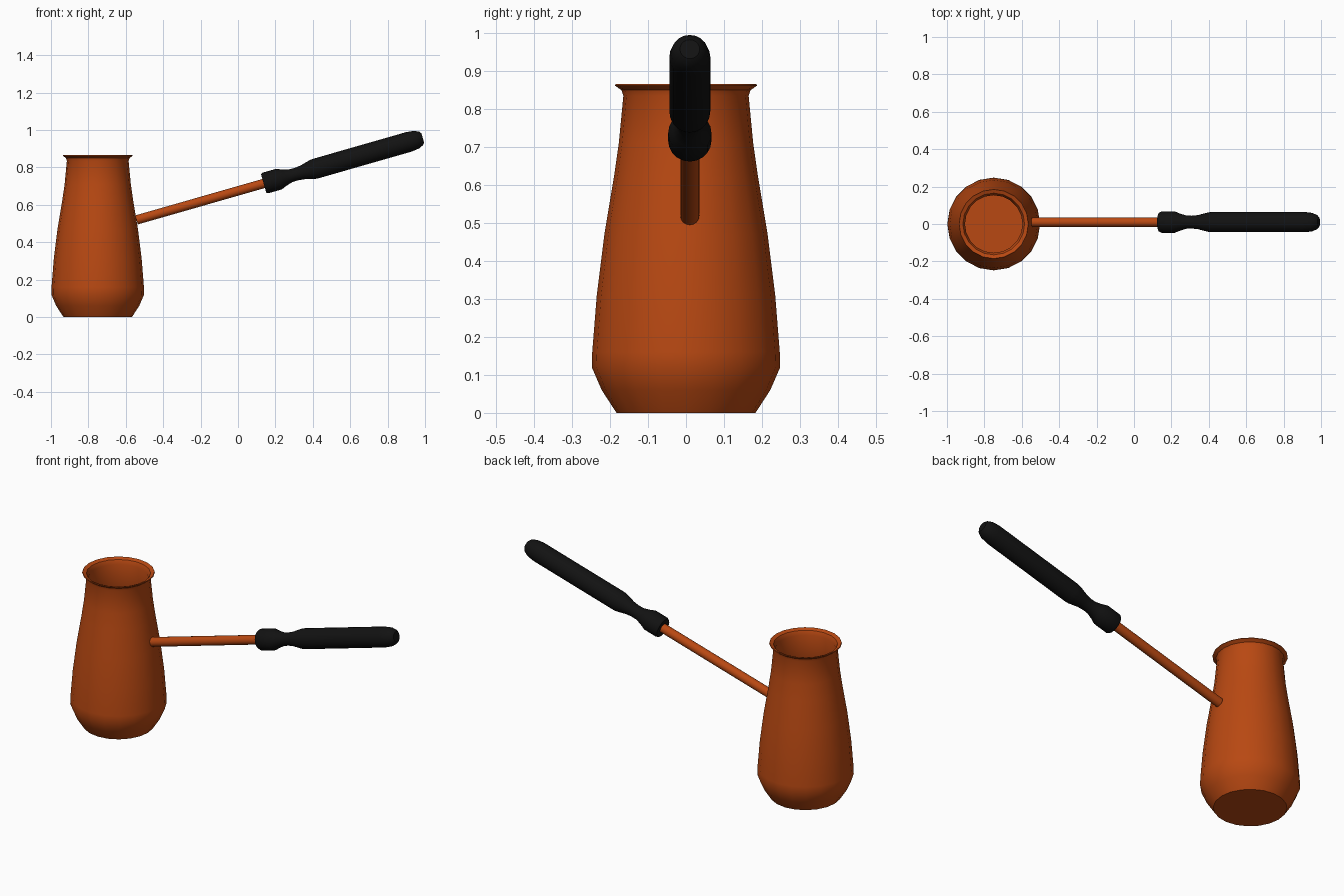
import bpy, math
from mathutils import Matrix

if "Cube" in bpy.data.objects:
    bpy.data.objects.remove(bpy.data.objects["Cube"])


def material(name, color):
    m = bpy.data.materials.new(name)
    m.diffuse_color = (*color, 1)
    m.use_nodes = True
    m.node_tree.nodes["Principled BSDF"].inputs["Base Color"].default_value = m.diffuse_color
    return m


def lathe(name, profile, sides, mat, matrix):
    """Revolve (radius, height) points around z, capping both ends."""
    verts = [(r * math.cos(2 * math.pi * i / sides),
              r * math.sin(2 * math.pi * i / sides), z)
             for r, z in profile for i in range(sides)]
    faces = []
    for k in range(len(profile) - 1):
        for i in range(sides):
            a, b = k * sides + i, k * sides + (i + 1) % sides
            faces.append((a, b, b + sides, a + sides))
    last = (len(profile) - 1) * sides
    faces.append(tuple(reversed(range(sides))))
    faces.append(tuple(range(last, last + sides)))
    mesh = bpy.data.meshes.new(name)
    mesh.from_pydata(verts, [], faces)
    mesh.materials.append(mat)
    obj = bpy.data.objects.new(name, mesh)
    bpy.context.collection.objects.link(obj)
    obj.matrix_world = matrix
    bpy.ops.object.select_all(action='DESELECT')
    obj.select_set(True)
    bpy.context.view_layer.objects.active = obj
    bpy.ops.object.shade_smooth_by_angle(angle=math.radians(35))
    return obj


copper = material("copper", (0.48, 0.065, 0.006))
black = material("black_plastic", (0.006, 0.006, 0.006))

# Pot: outer wall up to the flared rim, then inner wall down to the floor
pot_profile = [
    (0.183, 0), (0.222, 0.06), (0.248, 0.12), (0.247, 0.16), (0.235, 0.31),
    (0.215, 0.47), (0.19, 0.62), (0.177, 0.71), (0.165, 0.835),
    (0.170, 0.85), (0.187, 0.862), (0.185, 0.866), (0.165, 0.858),
    (0.154, 0.835), (0.166, 0.71), (0.179, 0.62), (0.204, 0.47),
    (0.224, 0.31), (0.236, 0.16), (0.237, 0.125), (0.212, 0.065), (0.178, 0.012),
]
lathe("pot", pot_profile, 20, copper, Matrix.Translation((-0.75, 0, 0)))

# Handle axis: tilted 16 degrees up from +x, origin at the collar's end
axis = (Matrix.Translation((0.137, 0.01, 0.714))
        @ Matrix.Rotation(math.radians(90 - 16), 4, 'Y'))

# Thin copper rod
lathe("handle_rod", [(0.025, -0.707), (0.025, 0.03)], 16, copper, axis)

# Black grip with collar, waist and rounded tip
grip_profile = [
    (0.052, 0), (0.057, 0.01), (0.057, 0.085), (0.045, 0.115), (0.035, 0.15),
    (0.034, 0.18), (0.038, 0.215), (0.052, 0.27), (0.054, 0.29),
    (0.054, 0.81), (0.049, 0.85), (0.038, 0.875), (0.026, 0.885),
]
lathe("handle_grip", grip_profile, 20, black, axis)
